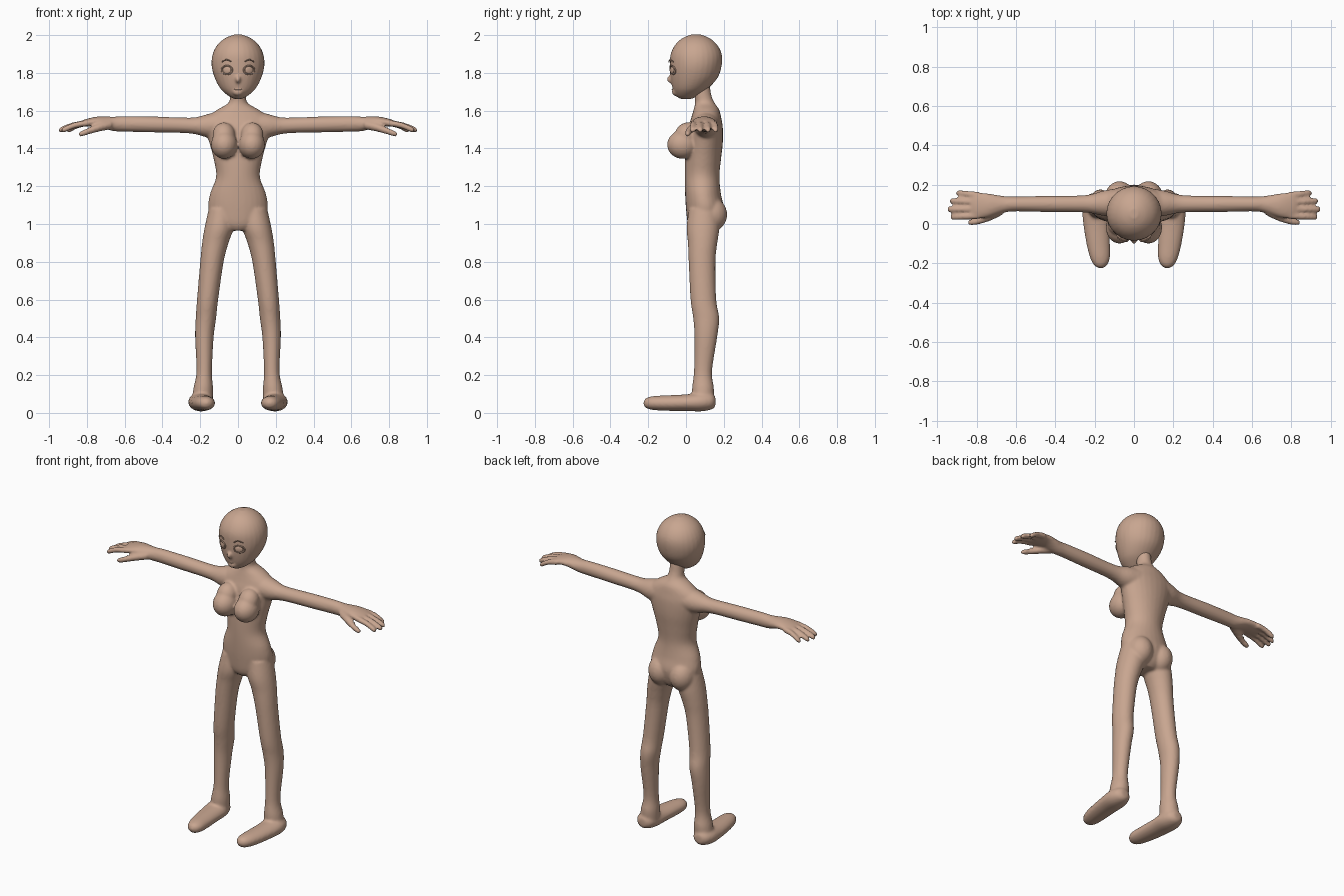
import bpy, bmesh, math
from mathutils import Vector, Matrix

if "Cube" in bpy.data.objects:
    bpy.data.objects.remove(bpy.data.objects["Cube"])

skin = bpy.data.materials.new("warm_skin")
skin.use_nodes = True
skin.diffuse_color = (0.58, 0.38, 0.28, 1)
skin.node_tree.nodes["Principled BSDF"].inputs["Base Color"].default_value = skin.diffuse_color


def spline(rows, steps=5):
    """Catmull-Rom interpolation through rows of numbers."""
    pts = [Vector(r) for r in rows]
    out = []
    for i in range(len(pts) - 1):
        p0, p1, p2, p3 = pts[max(i - 1, 0)], pts[i], pts[i + 1], pts[min(i + 2, len(pts) - 1)]
        for k in range(steps):
            t = k / steps
            out.append(0.5 * (2 * p1 + (p2 - p0) * t + (2 * p0 - 5 * p1 + 4 * p2 - p3) * t * t
                              + (3 * p1 - p0 - 3 * p2 + p3) * t ** 3))
    return out + [pts[-1]]


def loft(bm, rows, axis, side=1, n=28):
    """Elliptic rings; row = centre x, y, z and two radii across the axis."""
    u, v = [i for i in range(3) if i != axis]
    rings = []
    for r in spline(rows):
        ring = []
        for k in range(n):
            a = math.tau * k / n
            p = Vector(r[:3])
            p[u] += max(r[3], 0.004) * math.cos(a)
            p[v] += max(r[4], 0.004) * math.sin(a)
            p.x *= side
            ring.append(bm.verts.new(p))
        rings.append(ring)
    faces = [bm.faces.new(rings[0]), bm.faces.new(rings[-1])]
    for a, b in zip(rings, rings[1:]):
        faces += [bm.faces.new((a[k], a[(k + 1) % n], b[(k + 1) % n], b[k])) for k in range(n)]
    bmesh.ops.recalc_face_normals(bm, faces=faces)


def ball(bm, centre, radii, tilt=0):
    m = Matrix.Translation(centre) @ Matrix.Rotation(tilt, 4, 'X') @ Matrix.Diagonal((*radii, 1))
    bmesh.ops.create_uvsphere(bm, u_segments=24, v_segments=16, radius=1, matrix=m)


def finish(bm, name, voxel=0, smooth=0):
    me = bpy.data.meshes.new(name)
    bm.to_mesh(me)
    bm.free()
    me.materials.append(skin)
    me.polygons.foreach_set("use_smooth", [True] * len(me.polygons))
    ob = bpy.data.objects.new(name, me)
    bpy.context.collection.objects.link(ob)
    if voxel:
        r = ob.modifiers.new("fuse", 'REMESH')
        r.mode, r.voxel_size, r.use_smooth_shade = 'VOXEL', voxel, True
        s = ob.modifiers.new("soften", 'SMOOTH')
        s.factor, s.iterations = 0.5, smooth
    return ob


# Body: torso and neck
bm = bmesh.new()
loft(bm, [(0, .09, .965, .06, .06), (0, .095, 1.0, .13, .085), (0, .1, 1.08, .158, .1),
          (0, .09, 1.16, .148, .095), (0, .085, 1.25, .116, .092), (0, .09, 1.34, .128, .095),
          (0, .098, 1.43, .152, .097), (0, .103, 1.51, .175, .092), (0, .107, 1.56, .17, .08),
          (0, .108, 1.605, .11, .068), (0, .1, 1.64, .052, .052), (0, .09, 1.68, .042, .045),
          (0, .08, 1.74, .042, .045)], 2)

for s in (1, -1):
    # Chest and hips
    ball(bm, (s * .073, -.018, 1.42), (.07, .082, .075))
    ball(bm, (s * .075, -.0, 1.47), (.06, .06, .07), -.5)
    ball(bm, (s * .073, .135, 1.05), (.075, .083, .09))
    # Leg
    loft(bm, [(.085, .095, 1.08, .07, .08), (.1, .09, .98, .077, .087), (.12, .088, .9, .07, .078),
              (.138, .085, .8, .062, .071), (.161, .092, .6, .056, .068), (.17, .107, .5, .054, .069),
              (.178, .105, .4, .049, .06), (.179, .09, .22, .041, .048),
              (.184, .09, .13, .052, .058), (.19, .09, .06, .056, .055)], 2, s)
    # Foot
    loft(bm, [(.196, .156, .06, .022, .025), (.196, .135, .06, .05, .042), (.196, .08, .058, .067, .05),
              (.192, .0, .054, .066, .044), (.182, -.1, .052, .06, .041), (.173, -.17, .052, .051, .037),
              (.17, -.208, .052, .034, .028), (.17, -.224, .052, .012, .012)], 1, s)
    # Shoulder, arm and palm
    loft(bm, [(.08, .108, 1.525, .075, .075), (.16, .105, 1.52, .063, .062), (.225, .103, 1.52, .047, .045),
              (.3, .102, 1.523, .042, .041), (.45, .102, 1.527, .041, .042), (.6, .102, 1.53, .038, .041),
              (.66, .1, 1.53, .042, .038), (.74, .095, 1.541, .06, .028),
              (.8, .094, 1.536, .067, .021), (.83, .094, 1.53, .055, .016)], 0, s)
    # Fingers, each from knuckle to tip
    for y0, y1, tip in ((.148, .157, .905), (.112, .117, .938), (.076, .075, .95), (.041, .036, .935)):
        mid = (.79 + tip) / 2
        loft(bm, [(.79, y0, 1.535, .017, .017), (mid, (y0 + y1) / 2, 1.523, .0165, .0165),
                  (tip - .015, y1, 1.5, .0155, .0155), (tip, y1, 1.494, .008, .008)], 0, s, 14)
    # Thumb
    loft(bm, [(.67, .075, 1.525, .03, .024), (.73, .042, 1.512, .026, .022), (.79, .016, 1.492, .018, .018),
              (.83, .009, 1.478, .016, .015), (.845, .007, 1.475, .008, .008)], 0, s, 14)
finish(bm, "body", .008, 5)

# Head with nose, brow and chin
bm = bmesh.new()
loft(bm, [(0, .0, 1.662, .018, .03), (0, .004, 1.678, .05, .056), (0, .022, 1.715, .092, .092),
          (0, .043, 1.775, .124, .125), (0, .052, 1.84, .14, .137), (0, .054, 1.9, .134, .135),
          (0, .054, 1.95, .108, .11), (0, .053, 1.985, .066, .07), (0, .053, 2.003, .02, .024)], 2)
ball(bm, (0, -.075, 1.768), (.016, .027, .022), .3)
ball(bm, (0, -.055, 1.7), (.03, .02, .022))
finish(bm, "head", .007, 4)


def face_point(x, z, lift=0):
    """Point on the front of the face."""
    ry = .125 + (z - 1.775) * .19
    rx = .124 + (z - 1.775) * .25
    return Vector((x, .046 - ry * math.sqrt(1 - (x / rx) ** 2) - lift, z))


def tube(name, pts, radius, closed=False):
    cu = bpy.data.curves.new(name, 'CURVE')
    cu.dimensions, cu.bevel_depth, cu.bevel_resolution = '3D', radius, 2
    sp = cu.splines.new('POLY')
    sp.points.add(len(pts) - 1)
    for p, q in zip(sp.points, pts):
        p.co = (*q, 1)
    sp.use_cyclic_u = closed
    cu.materials.append(skin)
    bpy.context.collection.objects.link(bpy.data.objects.new(name, cu))


# Eyes, lids and brows
for s, label in ((1, "left"), (-1, "right")):
    bm = bmesh.new()
    ball(bm, (0, 0, 0), (.023, .006, .019))
    eye = finish(bm, label + "_eye")
    eye.location = face_point(s * .058, 1.815)
    eye.rotation_euler.z = s * .45
    rim = [face_point(s * (.058 + .028 * math.cos(a)), 1.815 + .023 * math.sin(a))
           for a in (math.tau * k / 24 for k in range(24))]
    tube(label + "_eyelid", rim, .004, True)
    brow = [face_point(s * (.035 + .05 * t), 1.858 + .012 * math.sin(math.pi * t), -.001)
            for t in (k / 8 for k in range(9))]
    tube(label + "_brow", brow, .003)

# Mouth
tube("mouth", [Vector((.02 * t, -.073 + .004 * t * t, 1.712)) for t in (-1, -.5, 0, .5, 1)], .003)
